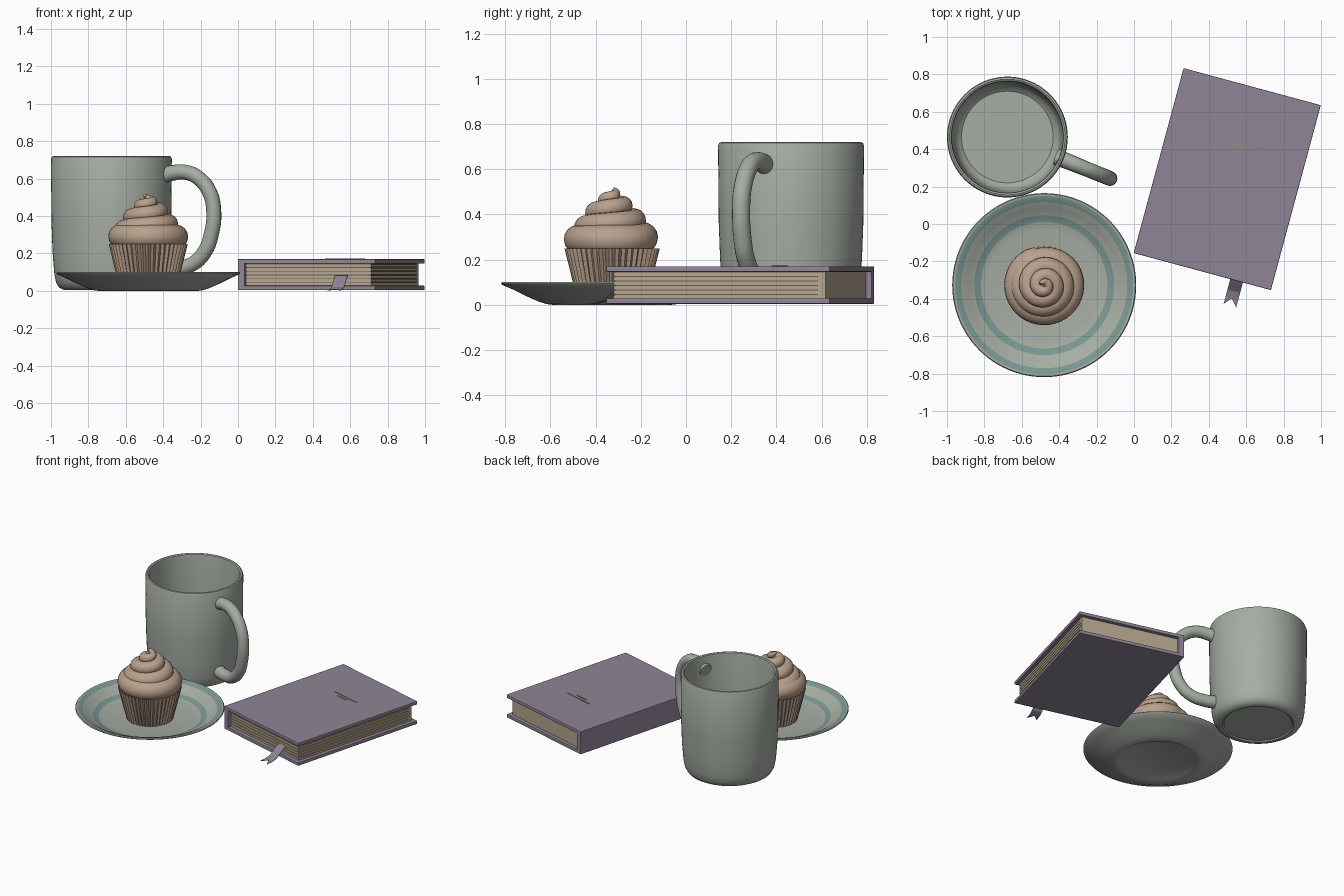
import bpy, bmesh, math
from mathutils import Matrix, Vector

old = bpy.data.objects.get("Cube")
if old:
    bpy.data.objects.remove(old, do_unlink=True)


def material(name, rgb):
    m = bpy.data.materials.new(name)
    m.use_nodes = True
    m.diffuse_color = (*rgb, 1)
    m.node_tree.nodes["Principled BSDF"].inputs["Base Color"].default_value = (*rgb, 1)
    return m


SAGE = material("sage_glaze", (0.38, 0.42, 0.37))
TEAL = material("teal_stripe", (0.20, 0.31, 0.29))
FROST = material("frosting_tan", (0.49, 0.355, 0.265))
PAPER = material("wrapper_tan", (0.42, 0.30, 0.22))
PURPLE = material("cover_purple", (0.28, 0.235, 0.31))
PAGES = material("page_cream", (0.47, 0.38, 0.275))
GAP = material("page_shadow_brown", (0.13, 0.10, 0.07))
GOLD = material("dull_gold", (0.33, 0.26, 0.14))


def smooth(obj, angle=35):
    bpy.ops.object.select_all(action="DESELECT")
    obj.select_set(True)
    bpy.context.view_layer.objects.active = obj
    bpy.ops.object.shade_smooth_by_angle(angle=math.radians(angle))


def add_mesh(name, bm, mats):
    bmesh.ops.recalc_face_normals(bm, faces=bm.faces)
    me = bpy.data.meshes.new(name)
    bm.to_mesh(me)
    bm.free()
    for m in mats:
        me.materials.append(m)
    obj = bpy.data.objects.new(name, me)
    bpy.context.collection.objects.link(obj)
    return obj


def lathe(name, profile, centre, mats, segs=72, pleat=0, striped=()):
    """Turn (radius, height) points about z; profile spans listed in striped get slot 1."""
    bm = bmesh.new()
    rings = []
    for r, z in profile:
        if r == 0:
            rings.append([bm.verts.new((0, 0, z))] * segs)
            continue
        ring = []
        for i in range(segs):
            a = math.tau * i / segs
            rr = r + pleat * (-1) ** i
            ring.append(bm.verts.new((rr * math.cos(a), rr * math.sin(a), z)))
        rings.append(ring)
    for k, (lo, hi) in enumerate(zip(rings, rings[1:])):
        for i in range(segs):
            j = (i + 1) % segs
            quad = list(dict.fromkeys((lo[i], lo[j], hi[j], hi[i])))
            bm.faces.new(quad).material_index = int(k in striped)
    obj = add_mesh(name, bm, mats)
    obj.location = (*centre, 0)
    return obj


def tube(name, points, radii, depth, mat, kind="POLY", res=6):
    cu = bpy.data.curves.new(name, "CURVE")
    cu.dimensions = "3D"
    cu.bevel_depth, cu.bevel_resolution = depth, res
    cu.use_fill_caps = True
    sp = cu.splines.new(kind)
    if kind == "BEZIER":
        sp.bezier_points.add(len(points) - 1)
        sp.resolution_u = 8
        for p, co, r in zip(sp.bezier_points, points, radii):
            p.co, p.radius = co, r
            p.handle_left_type = p.handle_right_type = "AUTO"
    else:
        sp.points.add(len(points) - 1)
        for p, co, r in zip(sp.points, points, radii):
            p.co, p.radius = (*co, 1), r
    cu.materials.append(mat)
    obj = bpy.data.objects.new(name, cu)
    bpy.context.collection.objects.link(obj)
    bpy.ops.object.select_all(action="DESELECT")
    obj.select_set(True)
    bpy.context.view_layer.objects.active = obj
    bpy.ops.object.convert(target="MESH")
    smooth(bpy.context.object, 50)
    return bpy.context.object


# Mug: hollow turned body and a loop handle
MUG = (-0.677, 0.465)
mug = lathe("mug_body", [
    (0, 0.012), (0.225, 0.012), (0.235, 0.004), (0.255, 0.005), (0.28, 0.018),
    (0.296, 0.045), (0.305, 0.09), (0.314, 0.2), (0.32, 0.36), (0.323, 0.705),
    (0.318, 0.717), (0.309, 0.72), (0.3, 0.715), (0.297, 0.7), (0.292, 0.3),
    (0.285, 0.11), (0.27, 0.07), (0.245, 0.052), (0, 0.05)], MUG, [SAGE], 80)
smooth(mug)
loop = [(0.285, 0.615), (0.35, 0.63), (0.42, 0.635), (0.5, 0.605), (0.565, 0.53),
        (0.59, 0.43), (0.578, 0.31), (0.535, 0.205), (0.46, 0.14), (0.37, 0.12), (0.29, 0.12)]
handle = tube("mug_handle", [(s, 0, z) for s, z in loop],
              [1.12, 1.05] + [1] * 7 + [1.05, 1.1], 0.04, SAGE, "BEZIER")
handle.location = (*MUG, 0)
handle.rotation_euler.z = math.radians(-22)

# Plate: shallow dish with two painted rings
PLATE = (-0.48, -0.327)
plate = lathe("plate", [
    (0, 0.008), (0.25, 0.008), (0.265, 0.0), (0.29, 0.003), (0.325, 0.014), (0.38, 0.038),
    (0.44, 0.068), (0.487, 0.088), (0.492, 0.095), (0.487, 0.1), (0.476, 0.099), (0.444, 0.087),
    (0.41, 0.066), (0.374, 0.047), (0.338, 0.034), (0.3, 0.027), (0, 0.025)],
    PLATE, [SAGE, TEAL], 96, striped=(10, 13))
smooth(plate)

# Cupcake: pleated wrapper, frosting core and a tapering swirl
lathe("cupcake_wrapper", [(0, 0.026), (0.148, 0.026), (0.168, 0.1), (0.205, 0.25),
                          (0.19, 0.245), (0, 0.24)], PLATE, [PAPER], 88, pleat=0.006)
core = lathe("frosting_core", [(0, 0.22), (0.17, 0.24), (0.16, 0.31), (0.11, 0.38),
                               (0.06, 0.45), (0, 0.49)], PLATE, [FROST], 48)
smooth(core, 60)

# Swirl keys: turn, path radius, height, tube radius
keys = [(0, 0.146, 0.30, 0.045), (0.06, 0.15, 0.292, 0.064), (0.85, 0.148, 0.288, 0.066),
        (1.4, 0.118, 0.335, 0.055), (2.0, 0.1, 0.375, 0.05), (2.8, 0.06, 0.432, 0.041),
        (3.5, 0.03, 0.465, 0.032), (3.9, 0.016, 0.488, 0.022), (4.2, 0.02, 0.512, 0.009)]


def swirl(t):
    for a, b in zip(keys, keys[1:]):
        if t <= b[0]:
            f = (t - a[0]) / (b[0] - a[0])
            return [p + (q - p) * f for p, q in zip(a[1:], b[1:])]
    return keys[-1][1:]


path, widths = [], []
STEPS = 170
for i in range(STEPS + 1):
    t = keys[-1][0] * i / STEPS
    r, z, w = swirl(t)
    a = math.tau * (t + 0.25)
    path.append((r * math.cos(a), r * math.sin(a), z))
    widths.append(w)
frosting = tube("frosting_swirl", path, widths, 1.0, FROST)
frosting.location = (*PLATE, 0)

# Book: everything is built square, then turned with this matrix
BOOK = Matrix.Translation((0.4985, 0.24, 0)) @ Matrix.Rotation(math.radians(-15.1), 4, "Z")


def book_box(name, lo, hi, mat, bevel=0.0):
    lo, hi = Vector(lo), Vector(hi)
    bm = bmesh.new()
    bmesh.ops.create_cube(bm, size=1)
    bmesh.ops.scale(bm, vec=hi - lo, verts=bm.verts)
    bmesh.ops.translate(bm, vec=(lo + hi) / 2, verts=bm.verts)
    if bevel:
        bmesh.ops.bevel(bm, geom=bm.edges[:], offset=bevel, segments=2,
                        profile=0.5, affect="EDGES")
    obj = add_mesh(name, bm, [mat])
    obj.matrix_world = BOOK
    return obj


W, H, T, BOARD = 0.38, 0.512, 0.17, 0.024
for name, z in (("back_cover", 0.004), ("front_cover", T - BOARD)):
    book_box(name, (-W, -H, z), (W, H, z + BOARD), PURPLE, 0.004)
book_box("spine", (-W, -H, 0.012), (-W + 0.04, H, T - 0.008), PURPLE, 0.004)

# Page block: plain at the head, split into sheaves on the other edges
z0, z1 = BOARD + 0.004, T - BOARD
book_box("page_gaps", (-W + 0.03, -H + 0.032, z0), (W - 0.032, H - 0.03, z1), GAP)
book_box("page_head", (-W + 0.03, H - 0.06, z0), (W - 0.027, H - 0.026, z1), PAGES)
SHEAVES = 6
pitch = (z1 - z0) / SHEAVES
for i in range(SHEAVES):
    z = z0 + i * pitch
    book_box(f"page_sheaf_{i + 1}", (-W + 0.03, -H + 0.026, z),
             (W - 0.026, H - 0.03, z + pitch - 0.004), PAGES)

# Ribbon bookmark with a notched tail
bm = bmesh.new()
rows = [(-0.46, 0.085), (-0.5, 0.08), (-0.53, 0.055), (-0.57, 0.02), (-0.61, 0.008)]
strip = [[bm.verts.new((x, y, z)) for x in (0.155, 0.19, 0.225)] for y, z in rows]
tail = [bm.verts.new((x, -0.65, 0.005)) for x in (0.155, 0.225)]
for a, b in zip(strip, strip[1:]):
    for i in range(2):
        bm.faces.new((a[i], a[i + 1], b[i + 1], b[i]))
end = strip[-1]
bm.faces.new((end[0], end[1], tail[0]))
bm.faces.new((end[1], end[2], tail[1]))
ribbon = add_mesh("ribbon_bookmark", bm, [PURPLE])
ribbon.matrix_world = BOOK
thick = ribbon.modifiers.new("thickness", "SOLIDIFY")
thick.thickness = 0.003

# Plain gilt bars on the cover
for name, half, y in (("gilt_bar_long", 0.11, 0.19), ("gilt_bar_short", 0.045, 0.165)):
    book_box(name, (0.025 - half, y - 0.003, T - 0.002), (0.025 + half, y + 0.003, T + 0.004), GOLD)
